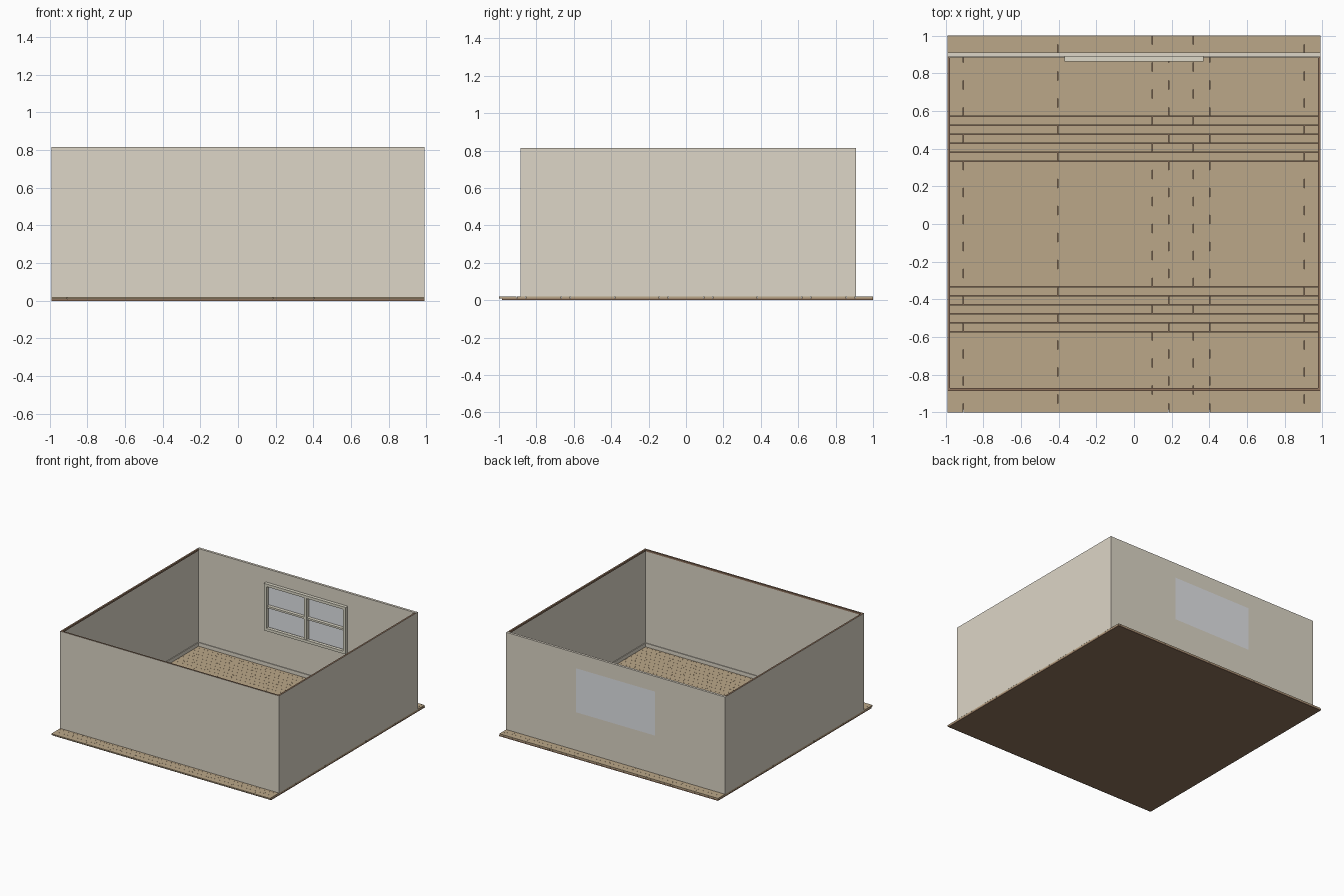
import bpy
import bmesh
from mathutils import Matrix, Vector

default = bpy.data.objects.get("Cube")
if default:
    bpy.data.objects.remove(default, do_unlink=True)


def linear(c):
    c /= 255
    return c / 12.92 if c <= 0.04045 else ((c + 0.055) / 1.055) ** 2.4


def material(name, *srgb):
    mat = bpy.data.materials.new(name)
    mat.use_nodes = True
    colour = tuple(linear(c) for c in srgb) + (1.0,)
    mat.diffuse_color = colour
    mat.node_tree.nodes["Principled BSDF"].inputs["Base Color"].default_value = colour
    return mat


PLASTER = material("warm grey plaster", 221, 214, 199)
WOOD = material("tan floor wood", 187, 167, 136)
BROWN = material("brown base wood", 142, 114, 92)
TRIM = material("pale window trim", 221, 217, 200)
GLASS = material("pale blue glass", 226, 228, 231)


def boxes(name, mat, spans):
    """One object from boxes given as (x0, x1, y0, y1, z0, z1)."""
    bm = bmesh.new()
    for x0, x1, y0, y1, z0, z1 in spans:
        place = Matrix.Translation(((x0 + x1) / 2, (y0 + y1) / 2, (z0 + z1) / 2))
        size = Matrix.Diagonal(Vector((x1 - x0, y1 - y0, z1 - z0, 1)))
        bmesh.ops.create_cube(bm, size=1, matrix=place @ size)
    mesh = bpy.data.meshes.new(name)
    bm.to_mesh(mesh)
    bm.free()
    mesh.materials.append(mat)
    obj = bpy.data.objects.new(name, mesh)
    bpy.context.collection.objects.link(obj)
    return obj


W = 0.99                    # half width of the room
FRONT, BACK = -0.885, 0.91  # outer wall planes
INNER = 0.89                # inner plane of the back wall
FLOOR, TOP = 0.02, 0.815
T = 0.008                   # thin wall thickness

# Floor: brown base with staggered planks on it
boxes("floor_base", BROWN, [(-W, W, -0.985, 1, 0, 0.01)])
ROWS, LENGTH, GAP = 42, 0.218, 0.0004
depth = 2 / ROWS
planks = []
for row in range(ROWS):
    y = -1 + row * depth
    x = -1.124 + (row % 3) * 0.3 * LENGTH
    while x < W:
        x0, x1 = max(x, -W), min(x + LENGTH, W)
        planks.append((x0 + GAP, x1 - GAP, y + GAP, y + depth - GAP, 0.01, FLOOR))
        x += LENGTH
boxes("floor_planks", WOOD, planks)

# Three thin walls, with brown upper edges
walls = {
    "front_wall": (-W, W, FRONT, FRONT + T),
    "right_wall": (-W, -W + T, FRONT + T, INNER),
    "left_wall": (W - T, W, FRONT + T, INNER),
}
for name, plan in walls.items():
    wall = boxes(name, PLASTER, [(*plan, FLOOR, TOP)])
    wall.data.materials.append(BROWN)
    for face in wall.data.polygons:
        face.material_index = int(face.normal.z > 0.9)

# Back wall around the window opening
OX, Z0, Z1 = 0.357, 0.33, 0.69
boxes("back_wall", PLASTER, [
    (-W, W, INNER, BACK, FLOOR, Z0),
    (-W, W, INNER, BACK, Z1, TOP),
    (-W, -OX, INNER, BACK, Z0, Z1),
    (OX, W, INNER, BACK, Z0, Z1),
])


# Trim strips along the inside of the walls
S = 0.006


def inner_strips(z0, z1):
    y0, y1 = FRONT + T, INNER
    return [
        (-W + T, W - T, y0, y0 + S, z0, z1),
        (-W + T, -W + T + S, y0 + S, y1 - S, z0, z1),
        (W - T - S, W - T, y0 + S, y1 - S, z0, z1),
    ]


back_skirting = (-W + T, W - T, INNER - S, INNER, FLOOR, 0.05)
boxes("skirting", PLASTER, inner_strips(FLOOR, 0.05) + [back_skirting])
boxes("top_rail", BROWN, inner_strips(TOP - 0.014, TOP))

# Window: pane, frame and glazing bars
boxes("window_glass", GLASS, [(-OX, OX, 0.9, BACK, Z0, Z1)])
FX, F0, F1, B = 0.37, 0.32, 0.705, 0.022
Y = 0.863
mid = (F0 + F1) / 2
boxes("window_frame", TRIM, [
    (-FX, FX, Y, INNER, F0, F0 + B),
    (-FX, FX, Y, INNER, F1 - B, F1),
    (-FX, -FX + B, Y, INNER, F0 + B, F1 - B),
    (FX - B, FX, Y, INNER, F0 + B, F1 - B),
])
boxes("window_bars", TRIM, [
    (-B / 2, B / 2, Y + 0.005, 0.9, F0 + B, F1 - B),
    (-FX + B, -B / 2, Y + 0.01, 0.9, mid - B / 3, mid + B / 3),
    (B / 2, FX - B, Y + 0.01, 0.9, mid - B / 3, mid + B / 3),
])
